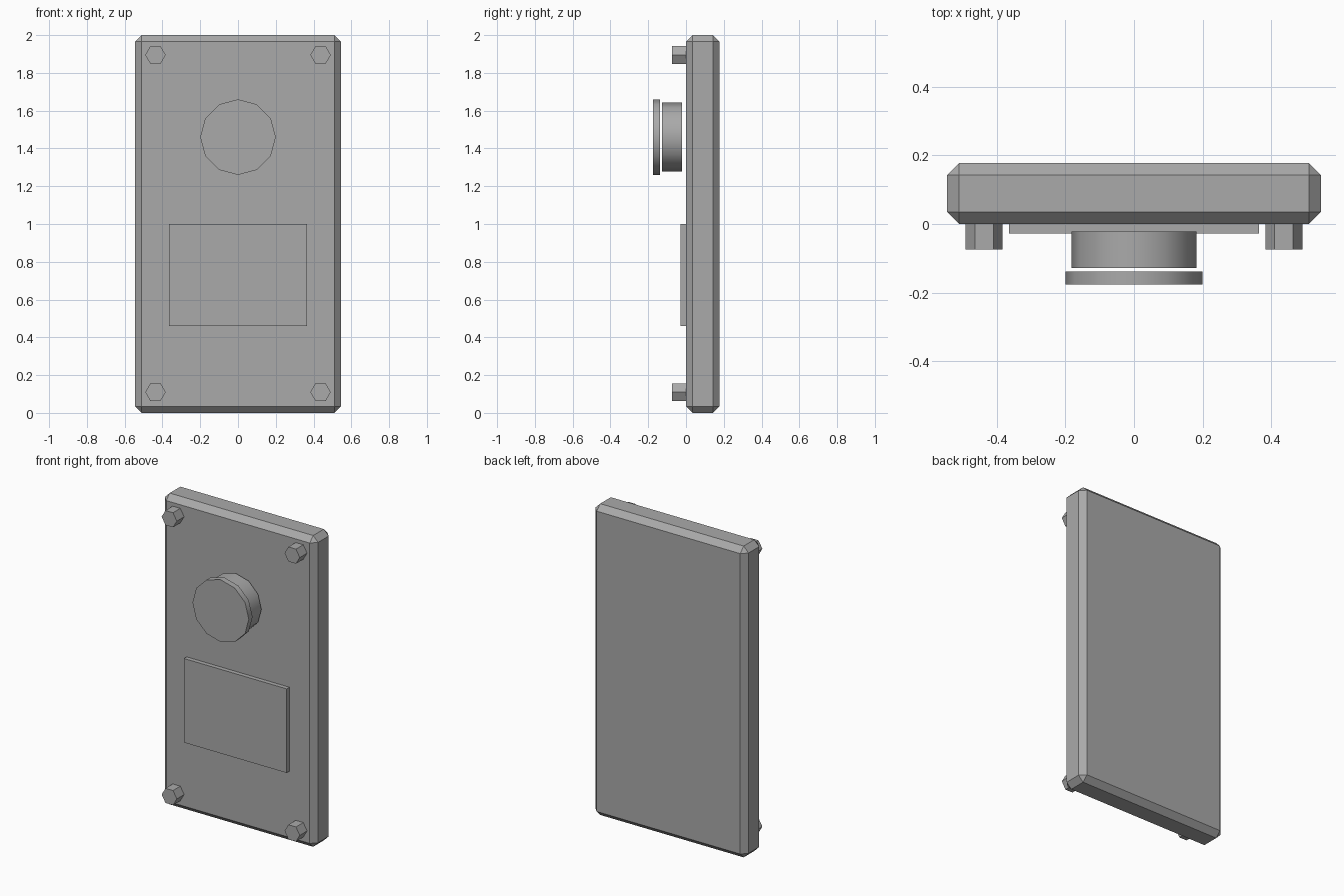
import bpy, math

if "Cube" in bpy.data.objects:
    bpy.data.objects.remove(bpy.data.objects["Cube"])

grey = bpy.data.materials.new("metal grey")
grey.diffuse_color = (0.4, 0.4, 0.4, 1)
grey.use_nodes = True
grey.node_tree.nodes["Principled BSDF"].inputs["Base Color"].default_value = grey.diffuse_color


def finish(name):
    ob = bpy.context.object
    ob.name = name
    ob.data.materials.append(grey)
    return ob


def box(name, x, y0, y1, z0, z1):
    """Box symmetric in x, spanning y0..y1 and z0..z1."""
    bpy.ops.mesh.primitive_cube_add(size=1, location=(0, (y0 + y1) / 2, (z0 + z1) / 2))
    ob = finish(name)
    ob.scale = (2 * x, y1 - y0, z1 - z0)
    bpy.ops.object.transform_apply(location=False, rotation=False, scale=True)
    return ob


def prism(name, x, z, y0, y1, radius, sides, turn=0.0):
    """Regular prism lying along y."""
    bpy.ops.mesh.primitive_cylinder_add(
        vertices=sides, radius=radius, depth=y1 - y0,
        location=(x, (y0 + y1) / 2, z), rotation=(math.pi / 2, turn, 0))
    bpy.ops.object.transform_apply(location=False, rotation=True, scale=False)
    return finish(name)


# Back plate with chamfered edges
plate = box("back_plate", 0.545, 0.0, 0.178, 0.0, 2.0)
bevel = plate.modifiers.new("chamfer", 'BEVEL')
bevel.width = 0.035
bevel.segments = 1

# Raised label panel
box("label_panel", 0.365, -0.028, 0.0, 0.46, 1.0)

# Push button: stem and wider cap, smooth around the sides
for name, y0, y1, r in (("button_stem", -0.128, -0.022, 0.182),
                        ("button_cap", -0.176, -0.138, 0.2)):
    prism(name, 0, 1.46, y0, y1, r, 12)
    bpy.ops.object.shade_smooth_by_angle(angle=math.radians(40))

# Hexagonal corner bolts, points facing sideways
for x in (-0.437, 0.437):
    for z in (0.11, 1.895):
        prism("corner_bolt", x, z, -0.074, 0.0, 0.054, 6, math.pi / 6)
